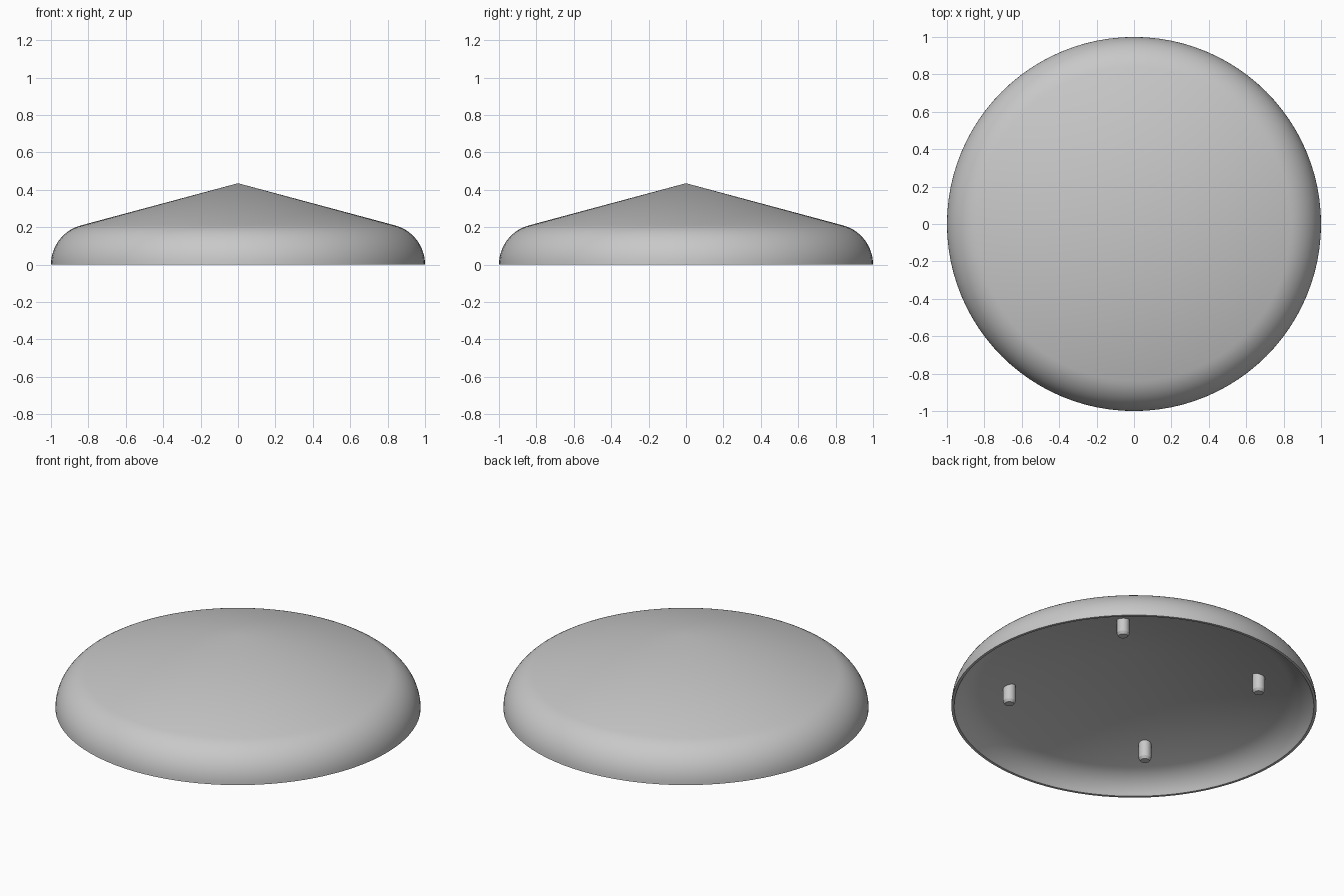
import bpy, bmesh
from math import sin, cos, radians, pi
from mathutils import Vector

cube = bpy.data.objects.get("Cube")
if cube:
    bpy.data.objects.remove(cube)

grey = bpy.data.materials.new("light_grey")
grey.use_nodes = True
grey.diffuse_color = (0.58, 0.58, 0.58, 1)
grey.node_tree.nodes["Principled BSDF"].inputs["Base Color"].default_value = grey.diffuse_color


def lathe(name, profile, segments, location=(0, 0, 0)):
    """Spin an (r, z) profile around z into a smooth-shaded object."""
    bm = bmesh.new()
    verts = [bm.verts.new((r, 0, z)) for r, z in profile]
    edges = [bm.edges.new(pair) for pair in zip(verts, verts[1:])]
    bmesh.ops.spin(bm, geom=verts + edges, cent=(0, 0, 0), axis=(0, 0, 1),
                   angle=2 * pi, steps=segments)
    bmesh.ops.remove_doubles(bm, verts=bm.verts, dist=1e-5)
    bmesh.ops.recalc_face_normals(bm, faces=bm.faces)
    mesh = bpy.data.meshes.new(name)
    bm.to_mesh(mesh)
    bm.free()
    mesh.materials.append(grey)
    obj = bpy.data.objects.new(name, mesh)
    obj.location = location
    bpy.context.collection.objects.link(obj)
    bpy.ops.object.select_all(action='DESELECT')
    obj.select_set(True)
    bpy.context.view_layer.objects.active = obj
    bpy.ops.object.shade_smooth_by_angle(angle=radians(30))
    return obj


def arc(center, radius, start, end, steps):
    """Points on a circle in the (r, z) plane, angles in degrees."""
    angles = [radians(start + (end - start) * i / steps) for i in range(steps + 1)]
    return [(center[0] + radius * cos(a), center[1] + radius * sin(a)) for a in angles]


# Hollow shell: shallow cone rolling into a rounded edge, thin rim at the base
EDGE = 0.217
outer = [(0, 0.435)] + arc((1 - EDGE, 0), EDGE, 75, 0, 14)
inner = arc((0.793, -0.1015), EDGE, 27.9, 75, 10) + [(0, 0.336)]
lathe("domed_shell", outer + inner, 96)

# Four chamfered pegs hanging from the underside on the diagonals
peg = [(0, 0.05), (0.025, 0.05), (0.035, 0.065), (0.035, 0.19), (0, 0.19)]
for side_x, x in (("left", 1), ("right", -1)):
    for side_y, y in (("front", -1), ("back", 1)):
        spot = Vector((x, y, 0)).normalized() * 0.685
        lathe(f"{side_y}_{side_x}_peg", peg, 24, spot)
